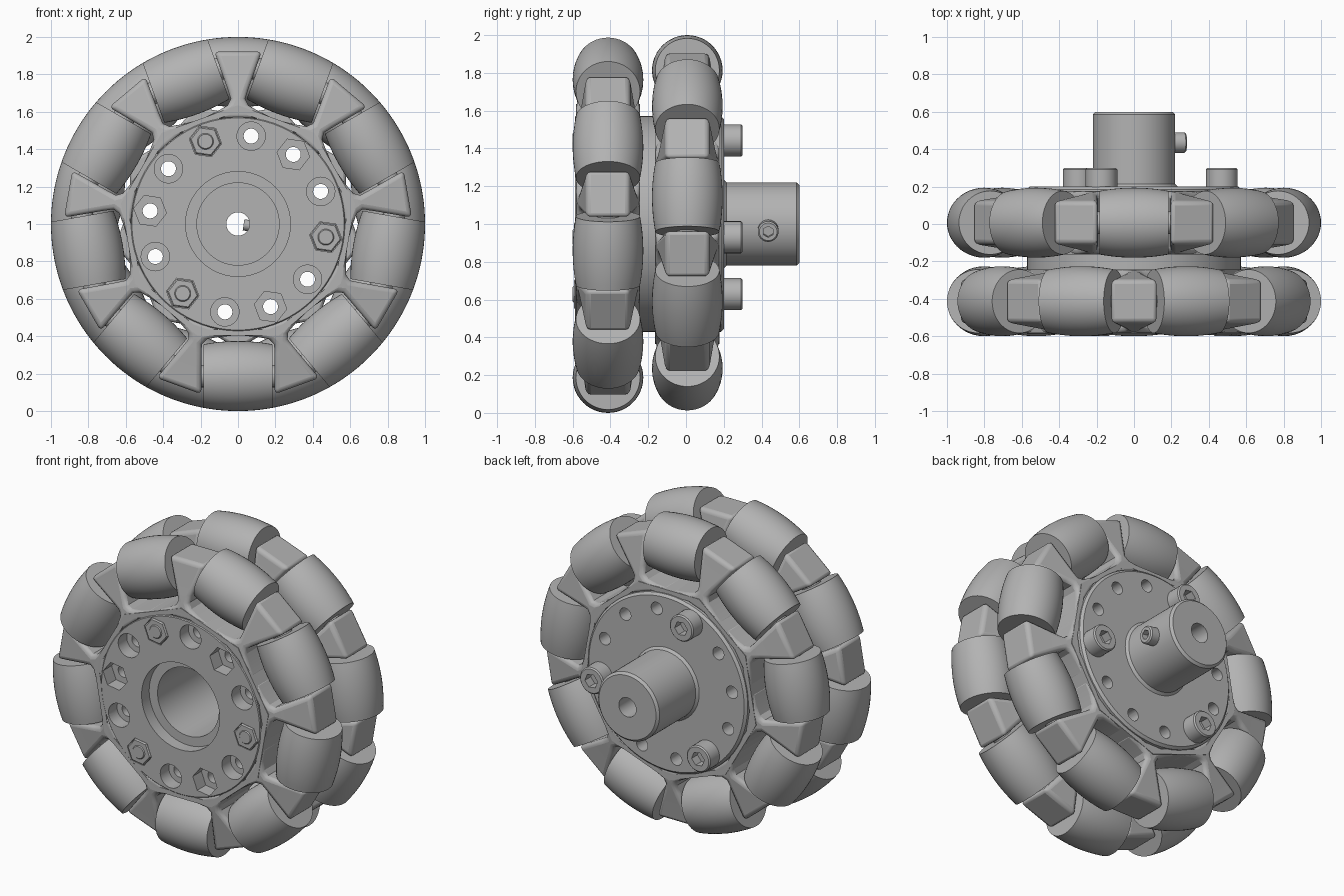
import bpy, bmesh
from math import radians, sqrt, sin, cos, pi
from mathutils import Matrix, Vector

cube = bpy.data.objects.get("Cube")
if cube:
    bpy.data.objects.remove(cube)

grey = bpy.data.materials.new("plain grey")
grey.use_nodes = True
COLOUR = (0.45, 0.45, 0.45, 1)
grey.diffuse_color = COLOUR
grey.node_tree.nodes["Principled BSDF"].inputs["Base Color"].default_value = COLOUR

AXLE = Matrix.Translation((0, 0, 1))
ALONG_Y = Matrix.Rotation(radians(-90), 4, 'X')


def turn(deg):
    return Matrix.Rotation(radians(deg), 4, 'Y')


def loft(bm, rings, closed=False):
    """Skin a list of vertex rings, capping the ends unless closed."""
    rings = [[bm.verts.new(p) for p in ring] for ring in rings]
    pairs = list(zip(rings, rings[1:]))
    if closed:
        pairs.append((rings[-1], rings[0]))
    n = len(rings[0])
    for a, b in pairs:
        for i in range(n):
            j = (i + 1) % n
            bm.faces.new((a[i], a[j], b[j], b[i]))
    if not closed:
        bm.faces.new(rings[0][::-1])
        bm.faces.new(rings[-1])


def revolve(bm, profile, n, mat, closed=False):
    """Spin (radius, height) points about the local z axis."""
    loft(bm, [[mat @ Vector((r * cos(2 * pi * i / n), r * sin(2 * pi * i / n), h))
               for i in range(n)] for r, h in profile], closed)


def finish(name, bm, smooth=True):
    bmesh.ops.recalc_face_normals(bm, faces=bm.faces)
    mesh = bpy.data.meshes.new(name)
    bm.to_mesh(mesh)
    bm.free()
    mesh.materials.append(grey)
    ob = bpy.data.objects.new(name, mesh)
    bpy.context.collection.objects.link(ob)
    if smooth:
        shade(ob)
    return ob


def select(ob):
    bpy.ops.object.select_all(action='DESELECT')
    ob.select_set(True)
    bpy.context.view_layer.objects.active = ob


def shade(ob):
    select(ob)
    bpy.ops.object.shade_smooth_by_angle(angle=radians(32))


def cut(ob, bm):
    """Subtract the solid in bm from ob, then discard the cutter."""
    cutter = finish("cutter", bm, False)
    cutter.hide_render = True
    mod = ob.modifiers.new("cut", 'BOOLEAN')
    mod.operation, mod.solver, mod.object = 'DIFFERENCE', 'EXACT', cutter
    select(ob)
    bpy.ops.object.modifier_apply(modifier=mod.name)
    bpy.data.objects.remove(cutter)


# Hub body with front bore, rear flange and shaft collar
bm = bmesh.new()
revolve(bm, [(.28, -.588), (.567, -.588), (.572, -.583), (.572, .185), (.557, .2),
             (.235, .2), (.22, .215), (.22, .585), (.205, .6), (.062, .6),
             (.062, .16), (.22, .16), (.22, -.51), (.28, -.51)],
        72, AXLE @ ALONG_Y, closed=True)
hub = finish("hub", bm, False)

# Bolt circle: alternating hexagonal and round recesses with through holes
FIRST = 8.5
spots = [AXLE @ turn(FIRST - 30 * k) @ Matrix.Translation((.475, 0, 0)) @ ALONG_Y
         for k in range(12)]
recesses, holes = bmesh.new(), bmesh.new()
for k, spot in enumerate(spots):
    radius, sides = ((.088, 6), (.076, 32))[k % 2]
    revolve(recesses, [(radius, -.7), (radius, -.5)], sides, spot)
    revolve(holes, [(.04, -.8), (.04, .8)], 24, spot)
cut(hub, recesses)
cut(hub, holes)
shade(hub)

# Three bolts with socket heads behind and nuts in front
bolts, nuts, sockets = bmesh.new(), bmesh.new(), bmesh.new()
for spot in spots[::4]:
    revolve(bolts, [(.038, -.6), (.045, -.592), (.045, .199), (.085, .199),
                    (.085, .292), (.077, .3)], 32, spot)
    revolve(nuts, [(.085, -.5), (.085, -.587), (.077, -.594)], 6, spot)
    revolve(sockets, [(.046, .24), (.046, .4)], 6, spot)
bolt_set = finish("bolts", bolts, False)
cut(bolt_set, sockets)
shade(bolt_set)
finish("nuts", nuts)

# Set screw in the shaft collar
spot = Matrix.Translation((0, .435, 1)) @ turn(FIRST) @ turn(90)
bm, socket = bmesh.new(), bmesh.new()
revolve(bm, [(.03, .03), (.03, .2), (.055, .2), (.055, .272), (.047, .28)], 32, spot)
revolve(socket, [(.03, .24), (.03, .4)], 6, spot)
screw = finish("set_screw", bm, False)
cut(screw, socket)
shade(screw)

# Two rows of nine barrel rollers, the rear row turned half a step
PITCH, COUNT = .813, 9
ARM = [(.565, .19, .17), (.603, .11, .17), (.635, .055, .165), (.67, .038, .16),
       (.72, .055, .15), (.922, .127, .115)]  # radius, half width, half depth
HALF = .185
barrel = [(sqrt(1 - x * x) - PITCH, x) for x in (HALF * (i / 6 - 1) for i in range(13))]
for row, y, offset in (("front", -.413, 0), ("rear", .007, 20)):
    centre = Matrix.Translation((0, y, 1))
    ring, arms, rollers, pins = (bmesh.new() for _ in range(4))

    # Nine-sided ring whose flats are the roller pocket floors
    outer, inner = .597 / cos(pi / COUNT), .565 / cos(pi / COUNT)
    revolve(ring, [(inner, -.17), (outer, -.17), (outer, .17), (inner, .17)],
            COUNT, centre @ turn(offset - 90) @ ALONG_Y, closed=True)

    # Wedge arms, with the rollers and their pins between them
    for k in range(COUNT):
        place = centre @ turn(offset + 40 * k)
        loft(arms, [[place @ Vector((sx * t, sy * d, r))
                     for sx, sy in ((-1, -1), (1, -1), (1, 1), (-1, 1))] for r, t, d in ARM])
        seat = place @ turn(20) @ Matrix.Translation((0, 0, PITCH)) @ turn(90)
        revolve(rollers, barrel, 48, seat)
        revolve(pins, [(.06, -.205), (.06, .205)], 24, seat)

    finish(row + "_ring", ring)
    ob = finish(row + "_arms", arms, False)
    mod = ob.modifiers.new("rounding", 'BEVEL')
    mod.width, mod.segments, mod.angle_limit = .024, 3, radians(45)
    shade(ob)
    finish(row + "_rollers", rollers)
    finish(row + "_roller_pins", pins)
